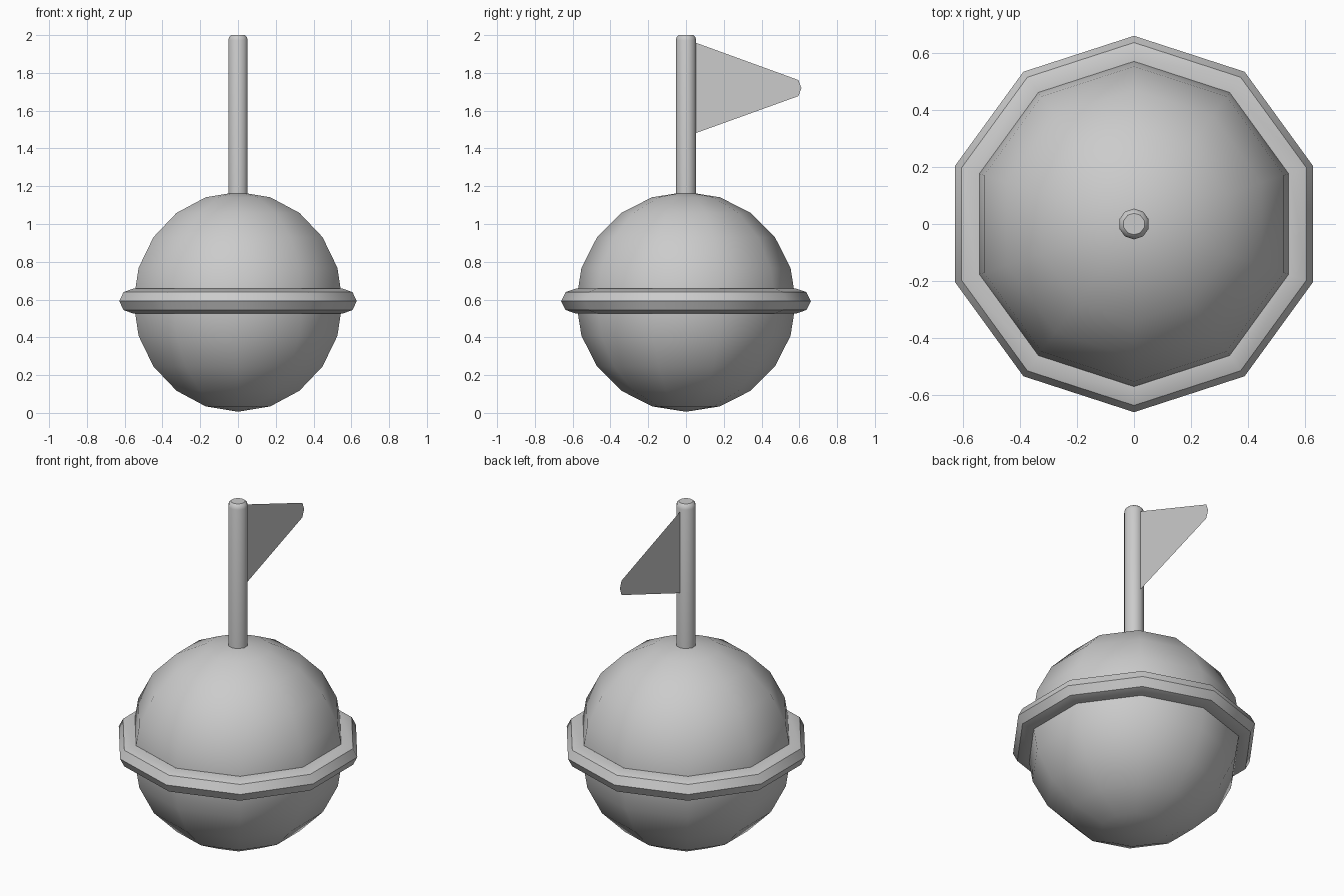
import bpy
import bmesh
from math import sin, cos, pi, radians

cube = bpy.data.objects.get("Cube")
if cube:
    bpy.data.objects.remove(cube, do_unlink=True)

SIDES = 10
CENTRE = 0.588
RADIUS = 0.582

grey = bpy.data.materials.new("plain grey")
grey.use_nodes = True
colour = (0.6, 0.6, 0.6, 1)
grey.diffuse_color = colour
grey.node_tree.nodes["Principled BSDF"].inputs["Base Color"].default_value = colour


def finish(name, bm, smooth=True):
    mesh = bpy.data.meshes.new(name)
    bm.to_mesh(mesh)
    bm.free()
    mesh.materials.append(grey)
    obj = bpy.data.objects.new(name, mesh)
    bpy.context.collection.objects.link(obj)
    if smooth:
        bpy.ops.object.select_all(action="DESELECT")
        obj.select_set(True)
        bpy.context.view_layer.objects.active = obj
        bpy.ops.object.shade_smooth_by_angle(angle=radians(40))
    return obj


def lathe(name, profile, closed=False):
    """Turn (radius, height) points about the z axis, with a corner on +y."""
    bm = bmesh.new()
    rings = []
    for r, z in profile:
        angles = [pi / 2 + 2 * pi * i / SIDES for i in range(SIDES)]
        rings.append([bm.verts.new((r * cos(a), r * sin(a), z)) for a in angles])
    pairs = list(zip(rings, rings[1:]))
    if closed:
        pairs.append((rings[-1], rings[0]))
    for low, high in pairs:
        for i in range(SIDES):
            j = (i + 1) % SIDES
            bm.faces.new((low[i], low[j], high[j], high[i]))
    bmesh.ops.remove_doubles(bm, verts=bm.verts, dist=0.0001)
    bmesh.ops.recalc_face_normals(bm, faces=bm.faces)
    return finish(name, bm)


# Round body
steps = [pi * i / 10 for i in range(11)]
lathe("ball", [(RADIUS * sin(a), CENTRE - RADIUS * cos(a)) for a in steps])

# Bumper ring around the middle
turns = [2 * pi * i / 8 for i in range(8)]
lathe("belt_ring", [(0.58 + 0.081 * cos(a), 0.592 + 0.067 * sin(a)) for a in turns],
      closed=True)

# Pole with a rounded tip
lathe("pole", [(0, 1.1), (0.054, 1.1), (0.054, 1.973), (0.049, 1.99),
               (0.038, 2.0), (0, 2.0)])

# Thin pennant with a blunt tip
bm = bmesh.new()
outline = [(0.04, 1.477), (0.595, 1.677), (0.611, 1.72), (0.595, 1.762), (0.04, 1.964)]
bm.faces.new([bm.verts.new((0, y, z)) for y, z in outline])
finish("pennant", bm, smooth=False)
